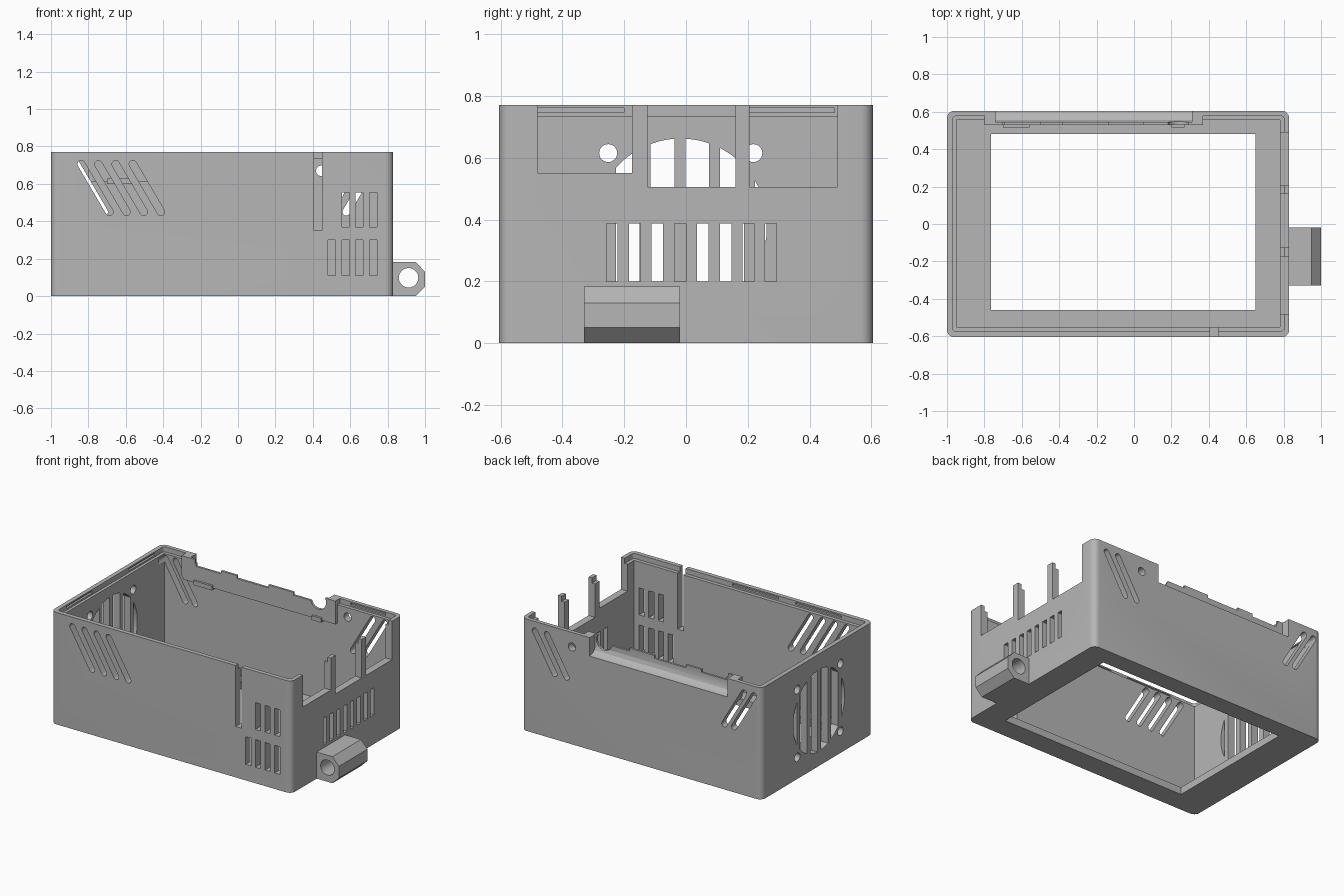
import bpy, bmesh, math

if "Cube" in bpy.data.objects:
    bpy.data.objects.remove(bpy.data.objects["Cube"], do_unlink=True)

grey = bpy.data.materials.new("plain grey")
grey.use_nodes = True
grey.diffuse_color = (0.47, 0.47, 0.47, 1)
bsdf = next(n for n in grey.node_tree.nodes if n.type == "BSDF_PRINCIPLED")
bsdf.inputs["Base Color"].default_value = grey.diffuse_color
bsdf.inputs["Roughness"].default_value = 0.7

PLACE = {"x": lambda u, v, d: (d, u, v),
         "y": lambda u, v, d: (u, d, v),
         "z": lambda u, v, d: (u, v, d)}


def prism(name, profile, axis, start, end):
    """Extrude a 2D profile along an axis."""
    bm = bmesh.new()
    lo = [bm.verts.new(PLACE[axis](u, v, start)) for u, v in profile]
    hi = [bm.verts.new(PLACE[axis](u, v, end)) for u, v in profile]
    bm.faces.new(lo)
    bm.faces.new(hi[::-1])
    n = len(lo)
    for i in range(n):
        j = (i + 1) % n
        bm.faces.new((lo[i], hi[i], hi[j], lo[j]))
    bmesh.ops.recalc_face_normals(bm, faces=bm.faces)
    mesh = bpy.data.meshes.new(name)
    bm.to_mesh(mesh)
    bm.free()
    mesh.materials.append(grey)
    obj = bpy.data.objects.new(name, mesh)
    bpy.context.collection.objects.link(obj)
    return obj


def rect(u0, u1, v0, v1):
    return [(u0, v0), (u1, v0), (u1, v1), (u0, v1)]


def arc(u, v, r, a0, a1, steps):
    return [(u + r * math.cos(a0 + (a1 - a0) * i / steps),
             v + r * math.sin(a0 + (a1 - a0) * i / steps)) for i in range(steps + 1)]


def rounded(u0, u1, v0, v1, r):
    q = math.pi / 2
    centres = [(u1 - r, v1 - r), (u0 + r, v1 - r), (u0 + r, v0 + r), (u1 - r, v0 + r)]
    return [p for i, (u, v) in enumerate(centres) for p in arc(u, v, r, i * q, i * q + q, 6)]


def circle(u, v, r):
    return arc(u, v, r, 0, math.tau, 28)[:-1]


def stadium(u0, v0, u1, v1, r):
    """Round-ended slot between two points."""
    a = math.atan2(v1 - v0, u1 - u0)
    q = math.pi / 2
    return arc(u1, v1, r, a - q, a + q, 8) + arc(u0, v0, r, a + q, a + 3 * q, 8)


def combine(target, tool, operation):
    mod = target.modifiers.new("shape", "BOOLEAN")
    mod.operation = operation
    mod.solver = "EXACT"
    mod.object = tool
    bpy.context.view_layer.objects.active = target
    bpy.ops.object.modifier_apply(modifier=mod.name)
    bpy.data.objects.remove(tool, do_unlink=True)


def cut(target, profile, axis, start, end):
    combine(target, prism("cutter", profile, axis, start, end), "DIFFERENCE")


def add(target, profile, axis, start, end):
    combine(target, prism("addition", profile, axis, start, end), "UNION")


# Tray with open floor and stepped rim
case = prism("case_shell", rounded(-1, 0.83, -0.605, 0.605, 0.04), "z", 0, 0.77)
cut(case, rect(-0.95, 0.78, -0.55, 0.555), "z", 0.05, 1)
cut(case, rounded(-0.97, 0.803, -0.575, 0.578, 0.02), "z", 0.735, 1)
cut(case, rect(-0.765, 0.65, -0.46, 0.48), "z", -0.1, 0.1)

# Thickened panel inside the back wall, with two small ledges
add(case, rect(-0.8, 0.37, 0.53, 0.59), "z", 0.61, 0.77)
for x0, x1 in ((-0.7, -0.56), (0.2, 0.27)):
    add(case, rect(x0, x1, 0.515, 0.56), "z", 0.6, 0.63)

# Scooped recess in the back, leaving a thin toothed wall
scoop = [(0.545, 0.69), (0.555, 0.665), (0.575, 0.65), (0.65, 0.632), (0.65, 0.9), (0.545, 0.9)]
cut(case, scoop, "x", -0.74, 0.31)
cut(case, rect(-0.7, 0.27, 0.745, 0.9), "y", 0.5, 0.56)
for x0, x1 in ((-0.69, -0.5), (-0.38, -0.14), (0.05, 0.2)):
    cut(case, rect(x0, x1, 0.725, 0.9), "y", 0.5, 0.56)
cut(case, circle(0.24, 0.74, 0.06), "y", 0.5, 0.56)

# Snap grooves inside the rim
for y0 in (-0.48, 0.2):
    cut(case, rect(y0, y0 + 0.28, 0.746, 0.761), "x", -0.985, -0.96)
for x0 in (-0.78, -0.3):
    cut(case, rect(x0, x0 + 0.35, 0.746, 0.761), "y", -0.59, -0.56)
cut(case, rect(0.45, 0.72, 0.746, 0.761), "y", 0.56, 0.592)

# Port openings in the right wall, leaving two posts
for y0, y1, z0 in ((-0.48, -0.175, 0.55), (-0.125, 0.16, 0.505), (0.205, 0.49, 0.505)):
    cut(case, rect(y0, y1, z0, 1), "x", 0.7, 0.9)

# Vertical vents in the right wall
for i in range(8):
    y = -0.258 + i * 0.0735
    cut(case, rect(y, y + 0.037, 0.2, 0.387), "x", 0.7, 0.9)

# Vertical vents and cable slit in the front wall
for i in range(4):
    x = 0.482 + i * 0.0735
    cut(case, rect(x, x + 0.04, 0.11, 0.3), "y", -0.7, -0.5)
    if i:
        cut(case, rect(x, x + 0.04, 0.37, 0.555), "y", -0.7, -0.5)
cut(case, rect(0.405, 0.45, 0.35, 1), "y", -0.7, -0.5)

# Slanted vents, front and back
for i in range(4):
    x = -0.838 + i * 0.092
    cut(case, stadium(x, 0.705, x + 0.15, 0.45, 0.02), "y", -0.7, -0.5)
for x, run in ((-0.865, 0.15), (-0.94, 0.15), (0.728, -0.15), (0.636, -0.15)):
    cut(case, stadium(x, 0.705, x + run, 0.45, 0.02), "y", 0.5, 0.7)
cut(case, circle(0.445, 0.67, 0.028), "y", 0.5, 0.7)

# Fan grille in the left wall: strips of a disc between upright bars
FAN_Y, FAN_Z, FAN_R = -0.017, 0.382, 0.28
bars = [-0.02 + 0.1125 * i for i in range(-2, 3)]
starts = [FAN_Y - FAN_R + 0.002] + [b + 0.018 for b in bars]
ends = [b - 0.018 for b in bars] + [FAN_Y + FAN_R - 0.002]
for y0, y1 in zip(starts, ends):
    ys = [y0 + (y1 - y0) * i / 6 for i in range(7)]
    half = [math.sqrt(FAN_R ** 2 - (y - FAN_Y) ** 2) for y in ys]
    upper = [(y, FAN_Z + h) for y, h in zip(ys, half)]
    lower = [(y, FAN_Z - h) for y, h in zip(ys, half)]
    cut(case, lower + upper[::-1], "x", -1.1, -0.9)
for sy in (-1, 1):
    for sz in (-1, 1):
        cut(case, circle(FAN_Y + sy * 0.235, FAN_Z + sz * 0.233, 0.029), "x", -1.1, -0.9)

# Chamfered lug with a through hole on the right side
lug_profile = [(0.81, 0), (0.95, 0), (1, 0.05), (1, 0.13), (0.95, 0.183), (0.81, 0.183)]
lug = prism("side_lug", lug_profile, "y", -0.33, -0.02)
cut(lug, circle(0.912, 0.098, 0.052), "y", -0.5, 0.2)

# Smooth the rounded surfaces, keep edges sharp
for obj in (case, lug):
    bpy.ops.object.select_all(action="DESELECT")
    obj.select_set(True)
    bpy.context.view_layer.objects.active = obj
    bpy.ops.object.shade_smooth_by_angle(angle=math.radians(30))
